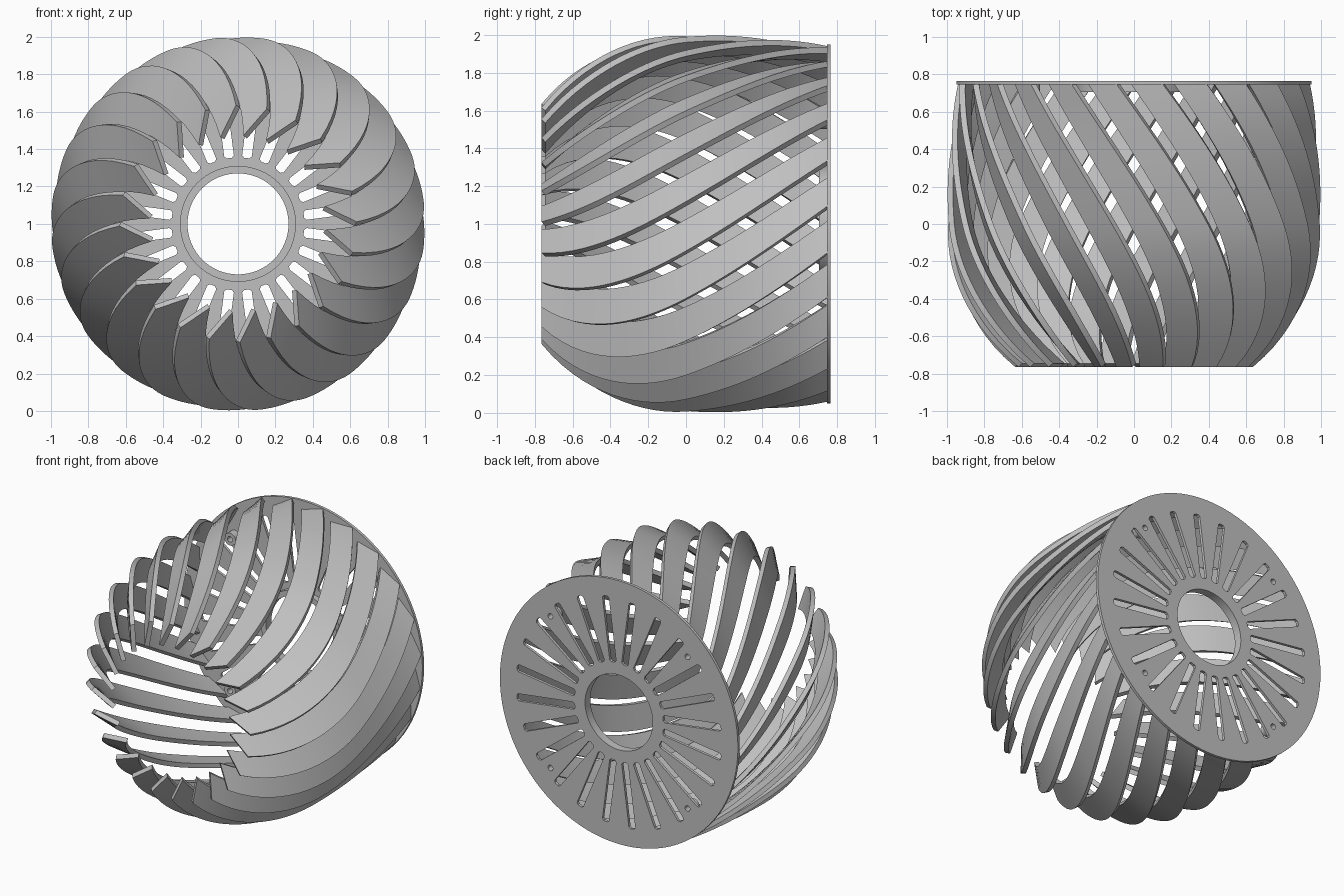
import bpy, bmesh, math
from math import sin, cos, radians, sqrt, tau

if "Cube" in bpy.data.objects:
    bpy.data.objects.remove(bpy.data.objects["Cube"], do_unlink=True)

BLADES, SLOTS = 24, 24
FRONT, BACK = -0.765, 0.755
AXIS_Z = 1.0

grey = bpy.data.materials.new("plain_grey")
grey.use_nodes = True
colour = (0.53, 0.53, 0.53, 1)
grey.diffuse_color = colour
grey.node_tree.nodes["Principled BSDF"].inputs["Base Color"].default_value = colour


def add_object(name, mesh):
    ob = bpy.data.objects.new(name, mesh)
    ob.location.z = AXIS_Z
    bpy.context.collection.objects.link(ob)
    return ob


def smooth(ob):
    bpy.ops.object.select_all(action="DESELECT")
    ob.select_set(True)
    bpy.context.view_layer.objects.active = ob
    bpy.ops.object.shade_smooth_by_angle(angle=radians(30))


def evaluated_mesh(ob):
    # mesh with modifiers and curve settings applied; the source is dropped
    graph = bpy.context.evaluated_depsgraph_get()
    mesh = bpy.data.meshes.new_from_object(ob.evaluated_get(graph))
    bpy.data.objects.remove(ob, do_unlink=True)
    mesh.materials.clear()
    mesh.materials.append(grey)
    return mesh


def outer_radius(y):
    # barrel: round towards the front, shallow taper towards the back
    return sqrt(1 - y * y / (0.98 if y < 0 else 5.26))


def blade_chord(t):
    # line across a tilted slat; its outer edge rides on the barrel
    y = FRONT + t * (BACK - FRONT)
    turn = radians(1 + 50 * (0.65 * t + 0.35 * t * t))
    tilt = radians(25 + 38 * (1 - t) ** 2.5)
    width = 0.19 - 0.015 * t
    r = outer_radius(y)
    points = []
    for u in (0, width):
        a, b = r - sin(tilt) * u, cos(tilt) * u
        points.append((a * cos(turn) - b * sin(turn), y,
                       a * sin(turn) + b * cos(turn)))
    return points


def blade_mesh(steps=28):
    bm = bmesh.new()
    rows = [[bm.verts.new(p) for p in blade_chord(i / steps)]
            for i in range(steps + 1)]
    for a, b in zip(rows, rows[1:]):
        bm.faces.new((a[0], b[0], b[1], a[1]))
    mesh = bpy.data.meshes.new("blade_sheet")
    bm.to_mesh(mesh)
    bm.free()
    sheet = add_object("blade_sheet", mesh)
    solid = sheet.modifiers.new("thickness", "SOLIDIFY")
    solid.thickness = 0.032
    solid.offset = -1
    return evaluated_mesh(sheet)


def circle(radius, count, cx=0, cy=0):
    return [(cx + radius * cos(tau * i / count), cy + radius * sin(tau * i / count))
            for i in range(count)]


def slot(angle, start=0.355, end=0.82, half=0.026, cut=0.012):
    # long radial slot with clipped corners
    side = [(start, half - cut), (start + cut, half), (end - cut, half), (end, half - cut)]
    outline = side + [(x, -y) for x, y in reversed(side)]
    return [(x * cos(angle) - y * sin(angle), x * sin(angle) + y * cos(angle))
            for x, y in outline]


def flat_part(name, outlines, y_front, y_back):
    # filled outlines with holes, given thickness along the axis
    curve = bpy.data.curves.new(name, "CURVE")
    curve.dimensions = "2D"
    curve.fill_mode = "BOTH"
    curve.extrude = (y_back - y_front) / 2
    for outline in outlines:
        spline = curve.splines.new("POLY")
        spline.points.add(len(outline) - 1)
        for point, (x, y) in zip(spline.points, outline):
            point.co = (x, y, 0, 1)
        spline.use_cyclic_u = True
    mesh = evaluated_mesh(add_object(name + "_outline", curve))
    bm = bmesh.new()
    bm.from_mesh(mesh)
    bmesh.ops.remove_doubles(bm, verts=bm.verts, dist=0.0001)
    bmesh.ops.recalc_face_normals(bm, faces=bm.faces)
    bm.to_mesh(mesh)
    bm.free()
    ob = add_object(name, mesh)
    ob.rotation_euler.x = radians(90)
    ob.location.y = (y_front + y_back) / 2
    smooth(ob)


# Blades around the axis, all sharing one mesh
mesh = blade_mesh()
for i in range(BLADES):
    blade = add_object(f"blade_{i + 1}", mesh)
    blade.rotation_euler.y = -tau * i / BLADES
smooth(blade)

# Back plate: centre hole, radial slots, screw holes between the slots
screws = [(sx * 0.547, sy * 0.547) for sx in (-1, 1) for sy in (-1, 1)]
outlines = [circle(0.95, 96), circle(0.27, 64)]
outlines += [slot(tau * (i + 0.5) / SLOTS) for i in range(SLOTS)]
outlines += [circle(0.02, 16, x, y) for x, y in screws]
flat_part("back_plate", outlines, 0.745, 0.765)

# Collar round the centre hole
flat_part("collar", [circle(0.31, 64), circle(0.27, 64)], 0.705, 0.746)

# Screw bosses inside the plate
for i, (x, y) in enumerate(screws):
    flat_part(f"screw_boss_{i + 1}",
              [circle(0.045, 16, x, y), circle(0.02, 16, x, y)], 0.69, 0.746)
